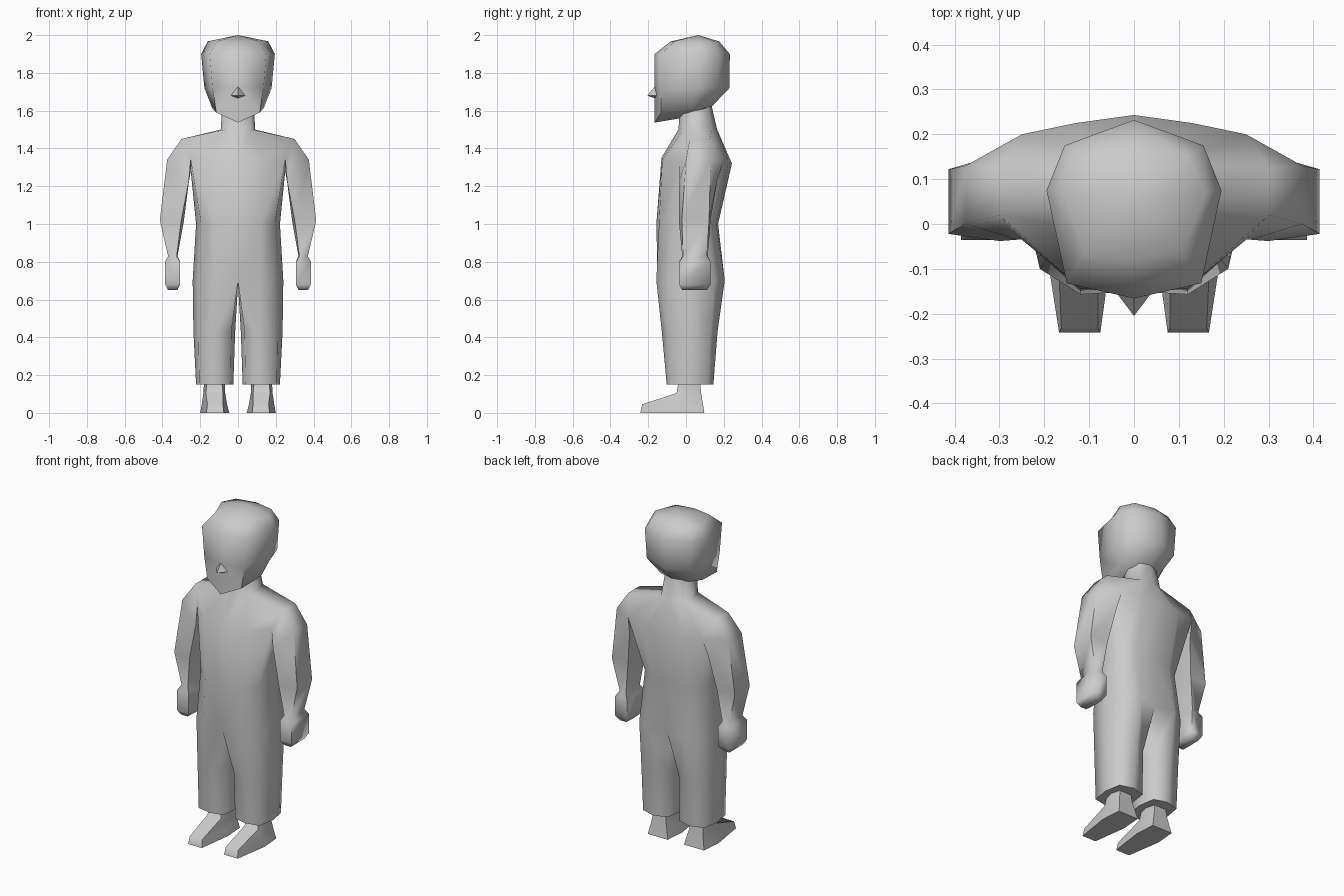
import bpy
import bmesh
from math import radians

if "Cube" in bpy.data.objects:
    bpy.data.objects.remove(bpy.data.objects["Cube"], do_unlink=True)

grey = bpy.data.materials.new("plain grey")
grey.use_nodes = True
shade = (0.6, 0.6, 0.6, 1)
grey.diffuse_color = shade
grey.node_tree.nodes["Principled BSDF"].inputs["Base Color"].default_value = shade


def ring(bm, points, height=None):
    """Add a row of vertices; pairs take the given height, triples carry their own."""
    return [bm.verts.new((p[0], p[1], p[2] if len(p) > 2 else height)) for p in points]


def band(bm, lower, upper, closed=True):
    """Join two rows of equal length with quads."""
    count = len(lower)
    for i in range(count if closed else count - 1):
        j = (i + 1) % count
        bm.faces.new((lower[i], lower[j], upper[j], upper[i]))


def loft(bm, rows, closed=True):
    for lower, upper in zip(rows, rows[1:]):
        band(bm, lower, upper, closed)


def fan(bm, row, tip):
    for a, b in zip(row, row[1:]):
        bm.faces.new((a, b, tip))


def finish(bm, name, angle):
    """Turn the left half into a mirrored, smooth-shaded object."""
    bmesh.ops.recalc_face_normals(bm, faces=bm.faces)
    mesh = bpy.data.meshes.new(name)
    bm.to_mesh(mesh)
    bm.free()
    mesh.materials.append(grey)
    obj = bpy.data.objects.new(name, mesh)
    bpy.context.collection.objects.link(obj)
    bpy.ops.object.select_all(action="DESELECT")
    obj.select_set(True)
    bpy.context.view_layer.objects.active = obj
    mirror = obj.modifiers.new("Mirror", "MIRROR")
    mirror.use_clip = True
    bpy.ops.object.modifier_apply(modifier=mirror.name)
    # Consistent outward normals over the joined halves
    whole = bmesh.new()
    whole.from_mesh(obj.data)
    bmesh.ops.recalc_face_normals(whole, faces=whole.faces)
    whole.to_mesh(obj.data)
    whole.free()
    bpy.ops.object.shade_smooth_by_angle(angle=radians(angle))
    return obj


# Body: half rows run from the front middle, round the side, to the back middle
bm = bmesh.new()
hip = ring(bm, [(0, -.15), (.12, -.157), (.21, -.1), (.24, .03), (.21, .15), (.12, .205), (0, .18)], .7)
waist = ring(bm, [(0, -.157), (.12, -.143), (.195, -.08), (.222, .02), (.2, .11), (.12, .16), (0, .17)], 1)
chest = ring(bm, [(0, -.13, 1.35), (.14, -.125, 1.34), (.25, -.035, 1.34), (.25, .06, 1.28),
                  (.25, .2, 1.34), (.13, .225, 1.33), (0, .243, 1.32)])
loft(bm, [hip, waist, chest], closed=False)

# Neck
collar = ring(bm, [(0, -.04), (.07, -.015), (.09, .06), (.07, .14), (0, .165)], 1.5)
neck_top = ring(bm, [(0, -.03), (.065, -.01), (.085, .05), (.06, .11), (0, .13)], 1.65)
band(bm, collar, neck_top, closed=False)

# Shoulder slopes between chest, collar and arm
front_tip, back_tip = ring(bm, [(.3, .02), (.3, .125)], 1.45)
band(bm, chest[:3], [collar[0], collar[1], front_tip], closed=False)
band(bm, chest[4:], [back_tip, collar[3], collar[4]], closed=False)
fan(bm, [collar[1], front_tip, back_tip, collar[3]], collar[2])

# Arm, starting from the armhole
armhole = [chest[2], chest[3], chest[4], back_tip, front_tip]
upper_arm = ring(bm, [(.26, -.035, 1.23), (.262, .06, 1.21), (.265, .165, 1.23),
                      (.375, .13, 1.34), (.375, 0, 1.34)])
elbow = ring(bm, [(.3, -.038), (.286, .05), (.3, .13), (.414, .122), (.414, -.022)], 1.02)
wrist = ring(bm, [(.325, -.02), (.32, .05), (.325, .115), (.37, .11), (.37, -.015)], .83)
loft(bm, [armhole, upper_arm, elbow, wrist])

# Fist
knuckles = ring(bm, [(.308, -.036), (.307, .05), (.308, .13), (.386, .13), (.386, -.036)], .8)
fingers = ring(bm, [(.308, -.036), (.307, .05), (.308, .13), (.386, .13), (.386, -.036)], .68)
finger_ends = ring(bm, [(.325, -.02), (.322, .05), (.325, .11), (.37, .11), (.37, -.02)], .65)
loft(bm, [wrist, knuckles, fingers, finger_ends])
bm.faces.new(finger_ends)

# Trouser leg, closed at the cuff
crotch = ring(bm, [(0, .02)], .68)
knee = ring(bm, [(.035, -.09), (.12, -.128), (.21, -.09), (.236, .03),
                 (.21, .13), (.12, .167), (.035, .12), (.015, .02)], .43)
cuff = ring(bm, [(.04, -.085), (.12, -.102), (.205, -.085), (.222, .02),
                 (.205, .12), (.12, .145), (.04, .12), (.025, .02)], .15)
loft(bm, [hip + crotch, knee, cuff])
bm.faces.new(cuff)
finish(bm, "body", 75)

# Shoes: each row has a front, middle and back pair
bm = bmesh.new()
rows = []
for z, front, mid, back, front_x, mid_x, back_x in [
        (.16, -.04, .02, .075, (.085, .165), (.07, .18), (.085, .165)),
        (.105, -.05, .02, .08, (.08, .17), (.068, .183), (.08, .17)),
        (.045, -.232, -.03, .09, (.08, .162), (.058, .192), (.065, .18)),
        (0, -.242, -.03, .097, (.075, .167), (.046, .2), (.055, .19))]:
    rows.append(ring(bm, [(front_x[0], front), (front_x[1], front), (mid_x[1], mid),
                          (back_x[1], back), (back_x[0], back), (mid_x[0], mid)], z))
loft(bm, rows)
bm.faces.new(rows[0])
bm.faces.new(rows[-1])
finish(bm, "shoes", 70)

# Head with a flat face and a pointed chin
bm = bmesh.new()
crown = ring(bm, [(0, -.08), (.11, -.06), (.16, .07), (.12, .15), (0, .175)], 1.967)
brow = ring(bm, [(0, -.166), (.15, -.132), (.195, .075), (.155, .175), (0, .232)], 1.9)
cheek = ring(bm, [(0, -.166), (.135, -.132), (.178, .065), (.145, .17), (0, .23)], 1.72)
jaw = ring(bm, [(0, -.166, 1.537), (.115, -.132, 1.59), (.135, .03, 1.61),
                (.1, .1, 1.615), (0, .13, 1.615)])
loft(bm, [crown, brow, cheek, jaw], closed=False)
fan(bm, crown, ring(bm, [(0, .065)], 2)[0])
fan(bm, jaw, ring(bm, [(0, -.03)], 1.56)[0])
finish(bm, "head", 65)

# Nose: a small pointed wedge
bm = bmesh.new()
bridge, side, base, tip = ring(bm, [(0, -.164, 1.73), (.038, -.155, 1.68),
                                    (0, -.164, 1.665), (0, -.205, 1.68)])
fan(bm, [bridge, side, base], tip)
finish(bm, "nose", 40)
